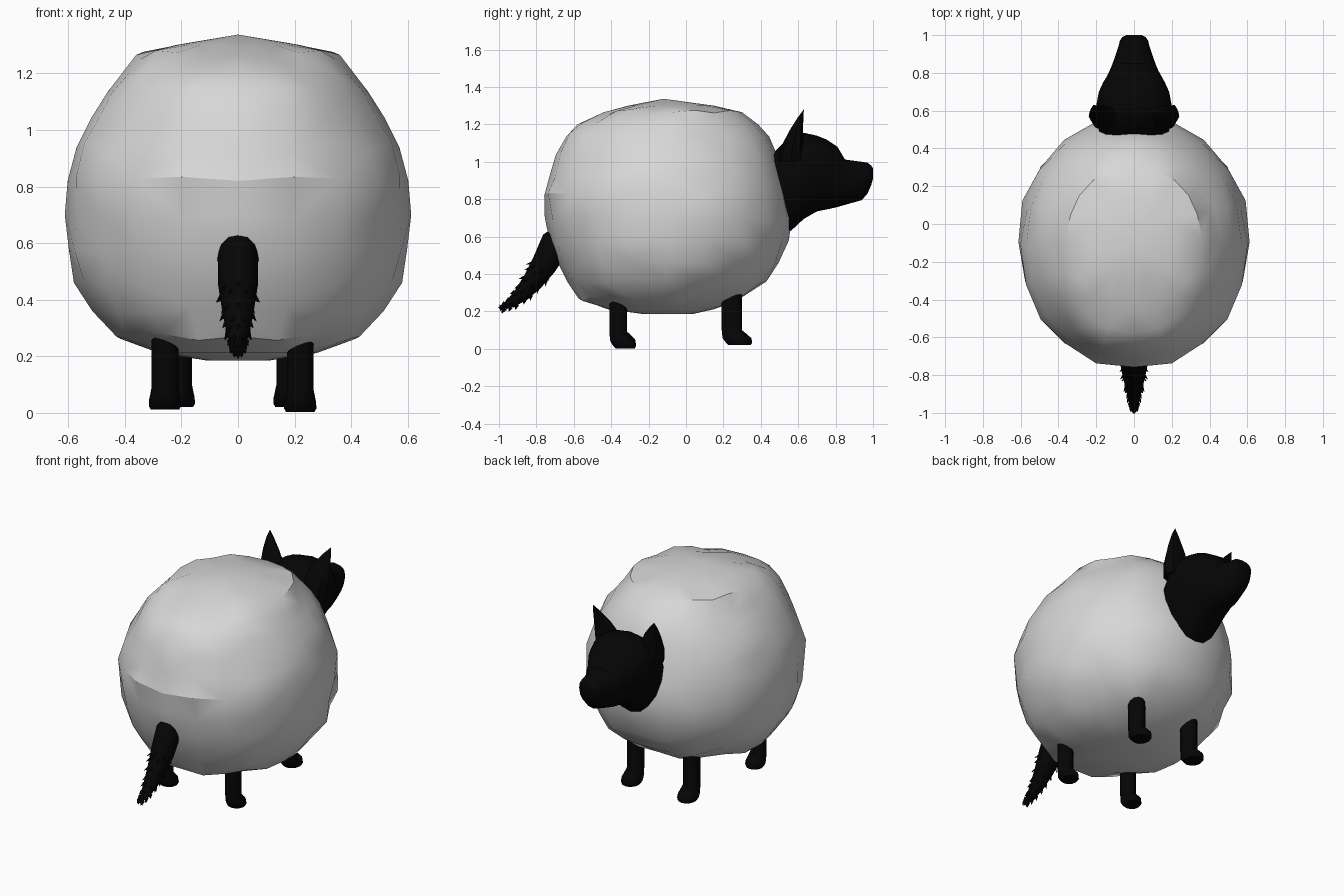
import bpy, bmesh, math, random
from mathutils import Vector

random.seed(11)
cube = bpy.data.objects.get("Cube")
if cube:
    bpy.data.objects.remove(cube, do_unlink=True)


def material(name, colour):
    m = bpy.data.materials.new(name)
    m.use_nodes = True
    m.diffuse_color = (*colour, 1)
    bsdf = m.node_tree.nodes["Principled BSDF"]
    bsdf.inputs["Base Color"].default_value = (*colour, 1)
    bsdf.inputs["Roughness"].default_value = 0.9
    return m


WOOL = material("pale wool", (0.68, 0.68, 0.68))
BLACK = material("black coat", (0.0015, 0.0015, 0.0015))

X, Y, Z = Vector((1, 0, 0)), Vector((0, 1, 0)), Vector((0, 0, 1))


def ring(centre, u, v, n, power=1.0, taper=0.0):
    """Closed oval spanned by the half axes u and v, narrowed away from v."""
    points = []
    for i in range(n):
        a = math.tau * i / n
        s, c = math.sin(a), math.cos(a)
        su = math.copysign(abs(s) ** power, s) * (1 + taper * c)
        cv = math.copysign(abs(c) ** power, c)
        points.append(Vector(centre) + u * su + v * cv)
    return points


def loft(bm, rings):
    rows = [[bm.verts.new(p) for p in r] for r in rings]
    n = len(rows[0])
    for a, b in zip(rows, rows[1:]):
        for i in range(n):
            j = (i + 1) % n
            bm.faces.new((a[i], a[j], b[j], b[i]))
    bm.faces.new(rows[0])
    bm.faces.new(rows[-1])


def finish(bm, name, mat, angle):
    bmesh.ops.remove_doubles(bm, verts=bm.verts, dist=0.0005)
    bmesh.ops.recalc_face_normals(bm, faces=bm.faces)
    mesh = bpy.data.meshes.new(name)
    bm.to_mesh(mesh)
    bm.free()
    mesh.materials.append(mat)
    ob = bpy.data.objects.new(name, mesh)
    bpy.context.collection.objects.link(ob)
    bpy.ops.object.select_all(action='DESELECT')
    ob.select_set(True)
    bpy.context.view_layer.objects.active = ob
    bpy.ops.object.shade_smooth_by_angle(angle=math.radians(angle))


# Woolly body: height, half width, rear and front of each layer
LAYERS = [(0.185, 0.11, -0.22, 0.03), (0.212, 0.28, -0.42, 0.15),
          (0.27, 0.43, -0.575, 0.29), (0.36, 0.515, -0.635, 0.43),
          (0.46, 0.58, -0.685, 0.495), (0.58, 0.598, -0.73, 0.55),
          (0.70, 0.612, -0.755, 0.565), (0.82, 0.602, -0.758, 0.54),
          (0.94, 0.57, -0.725, 0.51), (1.04, 0.52, -0.695, 0.485),
          (1.135, 0.46, -0.64, 0.445), (1.20, 0.41, -0.58, 0.385),
          (1.265, 0.36, -0.44, 0.30), (1.30, 0.22, -0.31, 0.15),
          (1.337, 0, -0.12, -0.12)]
SIDES = 20
body = bmesh.new()
rings = []
for z, hx, back, front in LAYERS:
    mid = (back + front) / 2
    pts = ring((0, mid, z), X * hx, Y * (front - mid), SIDES, 0.95)
    lumps = [1 + random.uniform(-0.022, 0.016) for _ in range(SIDES // 2 + 1)]
    dips = [random.uniform(-0.018, 0.018) for _ in lumps]
    # keep the front, rear and side outline crisp
    for k in (0, SIDES // 4, SIDES // 2):
        lumps[k] = 1.0
        dips[k] = 0.0
    for i, p in enumerate(pts):
        k = min(i, SIDES - i)
        p.x *= lumps[k]
        p.y = mid + (p.y - mid) * lumps[k]
        if 0.25 < z < 1.3:
            p.z += dips[k]
    rings.append(pts)
loft(body, rings)
bmesh.ops.triangulate(body, faces=body.faces)
finish(body, "wool_body", WOOL, 32)

# Head: position along y, top, bottom and half width of each section
SECTIONS = [(0.42, 1.0, 0.66, 0.14), (0.49, 1.07, 0.61, 0.18),
            (0.56, 1.14, 0.63, 0.20), (0.63, 1.155, 0.695, 0.195),
            (0.70, 1.14, 0.735, 0.182), (0.75, 1.12, 0.745, 0.16),
            (0.81, 1.08, 0.758, 0.13), (0.85, 1.012, 0.77, 0.113),
            (0.94, 1.0, 0.795, 0.082), (0.97, 0.995, 0.83, 0.075),
            (0.99, 0.98, 0.875, 0.062), (1.0, 0.965, 0.91, 0.04)]
head = bmesh.new()
loft(head, [ring((0, y, (t + b) / 2), X * w, Z * (t - b) / 2, 16, 0.88,
                 0.25 if y < 0.8 else 0.08) for y, t, b, w in SECTIONS])
finish(head, "head", BLACK, 40)

# Pointed ears
for name, side in (("left_ear", 1), ("right_ear", -1)):
    ear = bmesh.new()
    loft(ear, [ring((side * x, y, z), X * rx, Y * ry, 8) for x, y, z, rx, ry in
               [(0.145, 0.56, 1.0, 0.085, 0.07), (0.155, 0.568, 1.08, 0.085, 0.06),
                (0.178, 0.59, 1.17, 0.058, 0.035), (0.2, 0.612, 1.235, 0.028, 0.016),
                (0.215, 0.63, 1.28, 0, 0)]])
    finish(ear, name, BLACK, 40)

# Legs with rounded heels and forward pointing feet
FOOT = [(0, 0.036, 0.052, 0.05), (0.012, 0.034, 0.06, 0.057),
        (0.035, 0.025, 0.067, 0.056), (0.054, 0.015, 0.06, 0.052),
        (0.08, 0, 0.047, 0.047), (0.4, 0, 0.047, 0.047)]
LEGS = [("left_tail_end_leg", 0.22, -0.362, 0.003, 1.0),
        ("right_tail_end_leg", -0.258, -0.362, 0.012, 1.0),
        ("left_head_end_leg", 0.185, 0.245, 0.02, 1.15),
        ("right_head_end_leg", -0.212, 0.245, 0.02, 1.15)]
for name, x, y, base, size in LEGS:
    leg = bmesh.new()
    loft(leg, [ring((x, y + dy * size, base + z), X * rx * min(size, 1.05),
                    Y * ry * size, 12) for z, dy, ry, rx in FOOT])
    finish(leg, name, BLACK, 45)

# Drooping tail: y, z, half width and half thickness along its length
TAIL = [(-0.62, 0.66, 0.04, 0.04), (-0.70, 0.56, 0.072, 0.082),
        (-0.76, 0.45, 0.07, 0.07), (-0.82, 0.36, 0.056, 0.056),
        (-0.88, 0.29, 0.042, 0.042), (-0.94, 0.24, 0.027, 0.026),
        (-0.998, 0.215, 0.008, 0.008)]
OUT = Vector((0, -0.78, 0.62))
FLOW = Vector((0, -0.62, -0.78))
tail = bmesh.new()
loft(tail, [ring((0, y, z), X * w, OUT * r, 12) for y, z, w, r in TAIL])

# Fur tufts pointing down the tail
for (y0, z0, w0, r0), (y1, z1, w1, r1) in zip(TAIL[2:-1], TAIL[3:]):
    for step in range(2):
        f = step / 2 + random.uniform(0, 0.3)
        centre = Vector((0, y0 + (y1 - y0) * f, z0 + (z1 - z0) * f))
        w, r = w0 + (w1 - w0) * f, r0 + (r1 - r0) * f
        for k in range(7):
            a = math.tau * (k + 0.5 * step) / 7
            side = X * math.sin(a) * w + OUT * math.cos(a) * r
            root = centre + side * 0.8
            tip = centre + side * 1.22 + FLOW * 0.03
            tip.y = max(tip.y, -0.995)
            loft(tail, [ring(root, X * 0.014, OUT * 0.014, 4),
                        ring(tip, X * 0, OUT * 0, 4)])
finish(tail, "tail", BLACK, 40)
